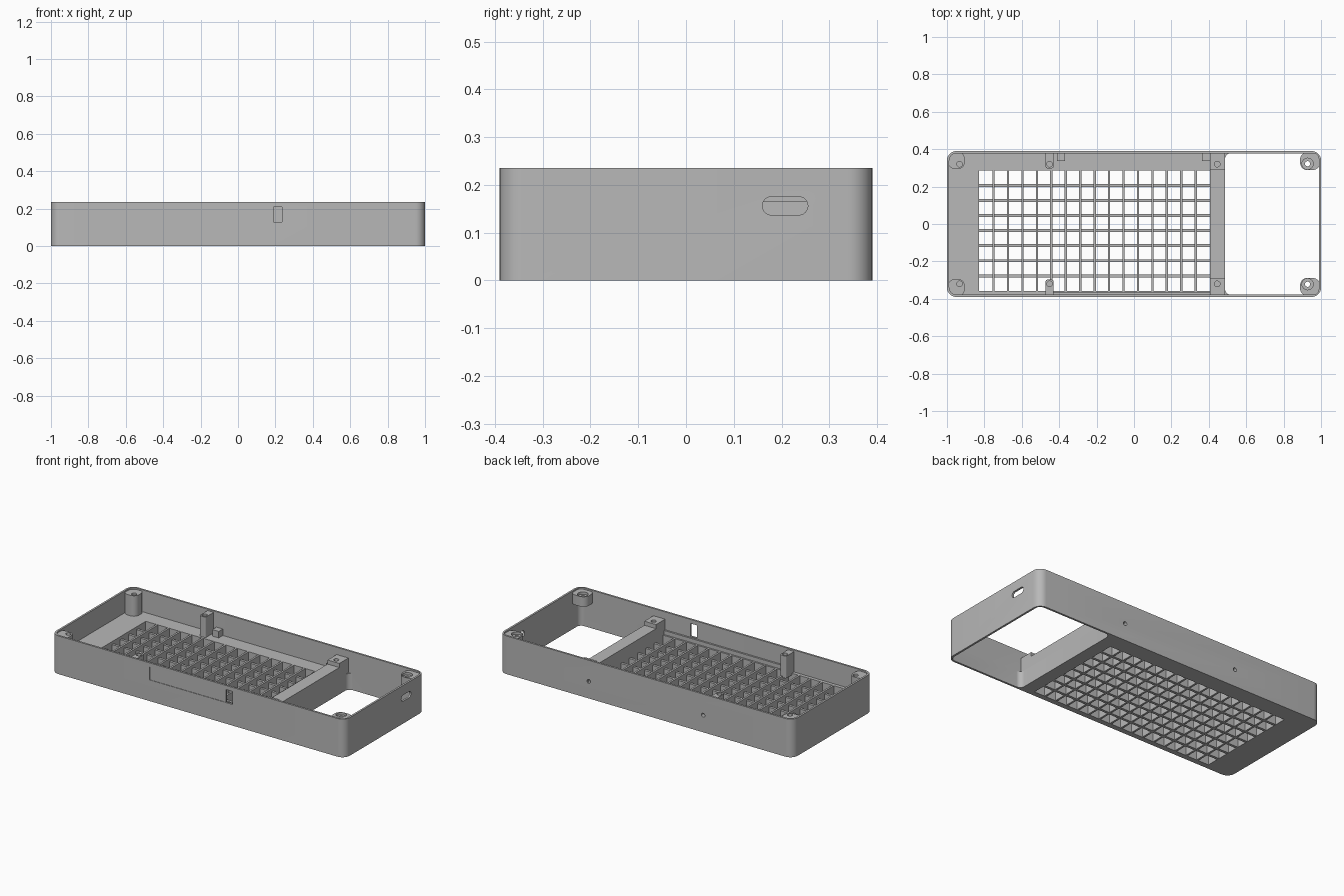
import bpy
import bmesh
import math
from mathutils import Matrix

cube = bpy.data.objects.get("Cube")
if cube:
    bpy.data.objects.remove(cube, do_unlink=True)

grey = bpy.data.materials.new("light_grey_plastic")
grey.use_nodes = True
COLOUR = (0.48, 0.48, 0.48, 1)
grey.diffuse_color = COLOUR
grey.node_tree.nodes["Principled BSDF"].inputs["Base Color"].default_value = COLOUR


def make(name, bm):
    mesh = bpy.data.meshes.new(name)
    bm.to_mesh(mesh)
    bm.free()
    mesh.materials.append(grey)
    ob = bpy.data.objects.new(name, mesh)
    bpy.context.collection.objects.link(ob)
    return ob


def add_box(bm, x, y, z):
    """Add a box given as (min, max) pairs."""
    size = [b - a for a, b in (x, y, z)]
    mid = [(a + b) / 2 for a, b in (x, y, z)]
    mat = Matrix.Translation(mid) @ Matrix.Diagonal((*size, 1))
    return bmesh.ops.create_cube(bm, size=1, matrix=mat)["verts"]


def block(name, x, y, z, radius=0, axis=2, segments=8):
    """Box whose edges along one axis may be rounded."""
    bm = bmesh.new()
    add_box(bm, x, y, z)
    if radius:
        edges = [e for e in bm.edges
                 if abs((e.verts[0].co - e.verts[1].co).normalized()[axis]) > 0.9]
        bmesh.ops.bevel(bm, geom=edges, offset=radius, segments=segments,
                        profile=0.5, affect='EDGES')
    return make(name, bm)


def hole(x, y, z, radius, depth, axis='Z'):
    """Cylindrical cutter centred on a point."""
    bm = bmesh.new()
    turn = Matrix.Rotation(math.pi / 2, 4, 'X') if axis == 'Y' else Matrix()
    bmesh.ops.create_cone(bm, cap_ends=True, segments=24, radius1=radius,
                          radius2=radius, depth=depth,
                          matrix=Matrix.Translation((x, y, z)) @ turn)
    return make("hole_cutter", bm)


def cut(ob, *cutters):
    """Subtract the cutters, bake the result and remove them."""
    for c in cutters:
        c.hide_render = True
        mod = ob.modifiers.new("cut", 'BOOLEAN')
        mod.operation = 'DIFFERENCE'
        mod.solver = 'EXACT'
        mod.object = c
    bpy.context.view_layer.update()
    dg = bpy.context.evaluated_depsgraph_get()
    baked = bpy.data.meshes.new_from_object(ob.evaluated_get(dg))
    ob.modifiers.clear()
    ob.data = baked
    for c in cutters:
        bpy.data.objects.remove(c, do_unlink=True)
    return ob


# Main dimensions
HX, HY, H = 1.0, 0.39, 0.235
WALL, FLOOR, LIP = 0.012, 0.10, 0.226
IX, IY = HX - WALL, HY - WALL
BAR = (0.407, 0.487)
GX, GY = (-0.828, 0.407), (-0.357, 0.285)
COLS, ROWS = 16, 8

# Case: rounded tray with open bay, grid window and wall cut-outs
case = block("case", (-HX, HX), (-HY, HY), (0, H), 0.05)
cut(case,
    block("pocket", (-IX, IX), (-IY, IY), (FLOOR, 1), 0.04),
    block("bay", (BAR[1], IX), (-IY, IY), (-1, 1), 0.03),
    block("grid_window", GX, GY, (-1, 1)),
    block("port", (0.9, 1.1), (0.16, 0.255), (0.137, 0.175), 0.0185, axis=0),
    block("switch_slot", (0.19, 0.235), (-0.45, -0.34), (0.13, 0.21)),
    block("front_recess", (-0.33, 0.19), (-0.45, -0.387), (0.13, 0.21)),
    hole(-0.39, HY, 0.105, 0.012, 0.06, 'Y'),
    hole(0.39, HY, 0.105, 0.012, 0.06, 'Y'))

# Grid: full-height column ribs, lower row ribs between them
bm = bmesh.new()
px, py = (GX[1] - GX[0]) / COLS, (GY[1] - GY[0]) / ROWS
for i in range(1, COLS):
    x = GX[0] + i * px
    add_box(bm, (x - 0.006, x + 0.006), (GY[0] - 0.003, GY[1] + 0.003), (0.0005, FLOOR - 0.0005))
for j in range(1, ROWS):
    y = GY[0] + j * py
    add_box(bm, (GX[0] - 0.003, GX[1] + 0.003), (y - 0.008, y + 0.008), (0.001, FLOOR - 0.018))
make("grid_ribs", bm)

# Divider bar beside the open bay
block("divider_bar", (BAR[0], BAR[1]), (-IY - 0.004, IY + 0.004), (FLOOR - 0.02, 0.165))

for s, side in ((1, "back"), (-1, "front")):
    def span(a, b):
        return tuple(sorted((s * a, s * b)))

    # Raised screw blocks on the divider ends
    post = block(side + "_divider_post", BAR, span(0.29, IY + 0.004), (0.15, 0.19))
    cut(post, hole(0.445, s * 0.32, 0.19, 0.015, 0.06))

    # Corner posts at the closed end
    post = block(side + "_corner_post", (-IX - 0.006, -0.905), span(0.295, IY + 0.006),
                 (FLOOR - 0.01, LIP), 0.035)
    cut(post, hole(-0.932, s * 0.32, LIP, 0.015, 0.1))

    # Mid wall posts
    post = block(side + "_mid_post", (-0.472, -0.43), span(0.298, IY + 0.004),
                 (FLOOR - 0.01, LIP), 0.008)
    cut(post, hole(-0.451, s * 0.32, LIP, 0.015, 0.1))

    # Hanging screw lugs with counterbores at the bay end
    lug = block(side + "_bay_lug", (0.888, IX + 0.006), span(0.288, IY + 0.006),
                (0.165, LIP), 0.04)
    cut(lug, hole(0.928, s * 0.322, LIP, 0.03, 0.03),
        hole(0.928, s * 0.322, LIP, 0.014, 0.2))

# Small bosses behind the back wall holes
for x, side in ((-0.39, "right"), (0.385, "left")):
    boss = block(side + "_back_boss", (x - 0.022, x + 0.022), (0.338, IY + 0.004),
                 (FLOOR - 0.01, 0.14))
    cut(boss, hole(x, 0.38, 0.105, 0.012, 0.06, 'Y'))

# Thin ledge along the inside of the front wall
block("front_ledge", (-0.43, BAR[0]), (-IY - 0.004, -0.367), (FLOOR - 0.01, 0.125))

# Smooth rounded corners, crisp edges
bpy.ops.object.select_all(action='DESELECT')
for ob in bpy.context.scene.objects:
    if ob.type == 'MESH' and grey.name in ob.data.materials:
        ob.select_set(True)
        bpy.context.view_layer.objects.active = ob
bpy.ops.object.shade_smooth_by_angle(angle=math.radians(30))
